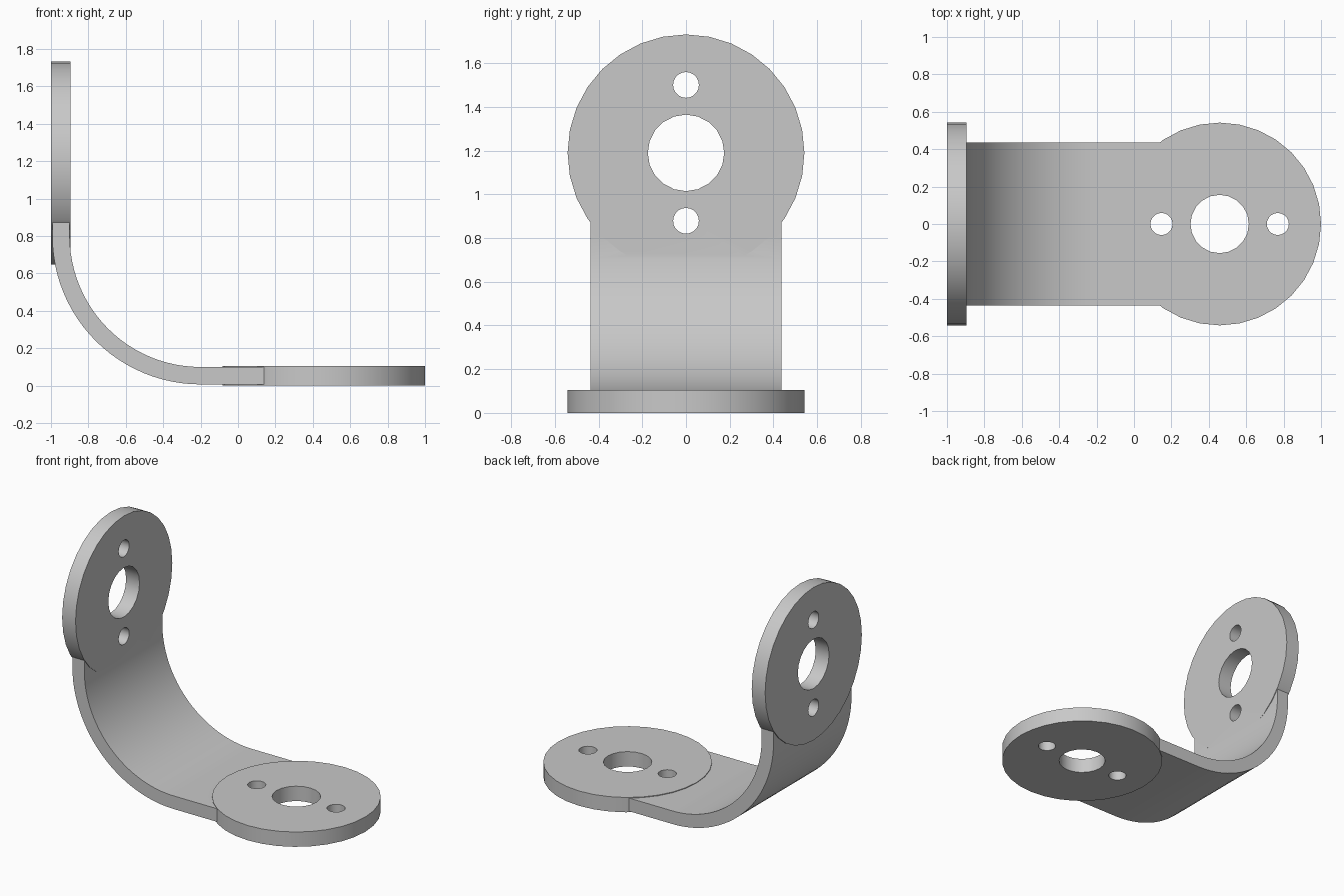
import bpy
import bmesh
from math import pi, sin, cos, radians
from mathutils import Matrix, Vector

cube = bpy.data.objects.get("Cube")
if cube:
    bpy.data.objects.remove(cube, do_unlink=True)

metal = bpy.data.materials.new("light_grey")
metal.use_nodes = True
GREY = (0.58, 0.58, 0.58, 1)
metal.diffuse_color = GREY
metal.node_tree.nodes["Principled BSDF"].inputs["Base Color"].default_value = GREY


def add_object(name, bm):
    bmesh.ops.recalc_face_normals(bm, faces=bm.faces[:])
    mesh = bpy.data.meshes.new(name)
    bm.to_mesh(mesh)
    bm.free()
    mesh.materials.append(metal)
    obj = bpy.data.objects.new(name, mesh)
    bpy.context.collection.objects.link(obj)
    return obj


def cylinder(name, center, radius, depth, sides, axis):
    bm = bmesh.new()
    turn = Matrix.Rotation(pi / 2, 4, 'Y') if axis == 'X' else Matrix()
    bmesh.ops.create_cone(bm, cap_ends=True, segments=sides, radius1=radius,
                          radius2=radius, depth=depth,
                          matrix=Matrix.Translation(center) @ turn)
    return add_object(name, bm)


def combine(target, tool, operation):
    mod = target.modifiers.new(operation.lower(), 'BOOLEAN')
    mod.operation = operation
    mod.solver = 'EXACT'
    mod.object = tool
    bpy.context.view_layer.objects.active = target
    bpy.ops.object.modifier_apply(modifier=mod.name)
    bpy.data.objects.remove(tool, do_unlink=True)


# Curved arm: an L-shaped strip profile with a quarter bend, extruded across y
HALF_WIDTH = 0.437
BEND_X, BEND_Z = -0.2, 0.8
STEPS = 24


def strip_edge(radius):
    arc = [(BEND_X - radius * cos(a), BEND_Z - radius * sin(a))
           for a in (i * pi / 2 / STEPS for i in range(STEPS + 1))]
    return [(BEND_X - radius, 0.98)] + arc + [(0.25, BEND_Z - radius)]


profile = strip_edge(0.793) + strip_edge(0.7)[::-1]
bm = bmesh.new()
side = bm.faces.new([bm.verts.new((x, -HALF_WIDTH, z)) for x, z in profile])
result = bmesh.ops.extrude_face_region(bm, geom=[side])
moved = [v for v in result["geom"] if isinstance(v, bmesh.types.BMVert)]
bmesh.ops.translate(bm, verts=moved, vec=(0, 2 * HALF_WIDTH, 0))
bracket = add_object("bracket", bm)

# Round mounting plates, slightly thicker than the arm
THICK = 0.105
RADIUS = 0.542
HOLE_OFFSET = 0.311
plates = [('Z', Vector((1 - RADIUS, 0, THICK / 2)), Vector((1, 0, 0)), 0.156),
          ('X', Vector((-1 + THICK / 2, 0, 1.19)), Vector((0, 0, 1)), 0.175)]
for axis, center, along, bore in plates:
    combine(bracket, cylinder("plate", center, RADIUS, THICK, 32, axis), 'UNION')

# Central bore and two screw holes through each plate
for axis, center, along, bore in plates:
    for offset, radius, sides in ((0, bore, 20), (-HOLE_OFFSET, 0.059, 20),
                                  (HOLE_OFFSET, 0.059, 20)):
        cutter = cylinder("hole_cutter", center + along * offset, radius,
                          THICK * 2, sides, axis)
        combine(bracket, cutter, 'DIFFERENCE')

# Smooth rounded walls, keep crisp rims
bpy.ops.object.select_all(action='DESELECT')
bracket.select_set(True)
bpy.context.view_layer.objects.active = bracket
bpy.ops.object.shade_smooth_by_angle(angle=radians(30))
